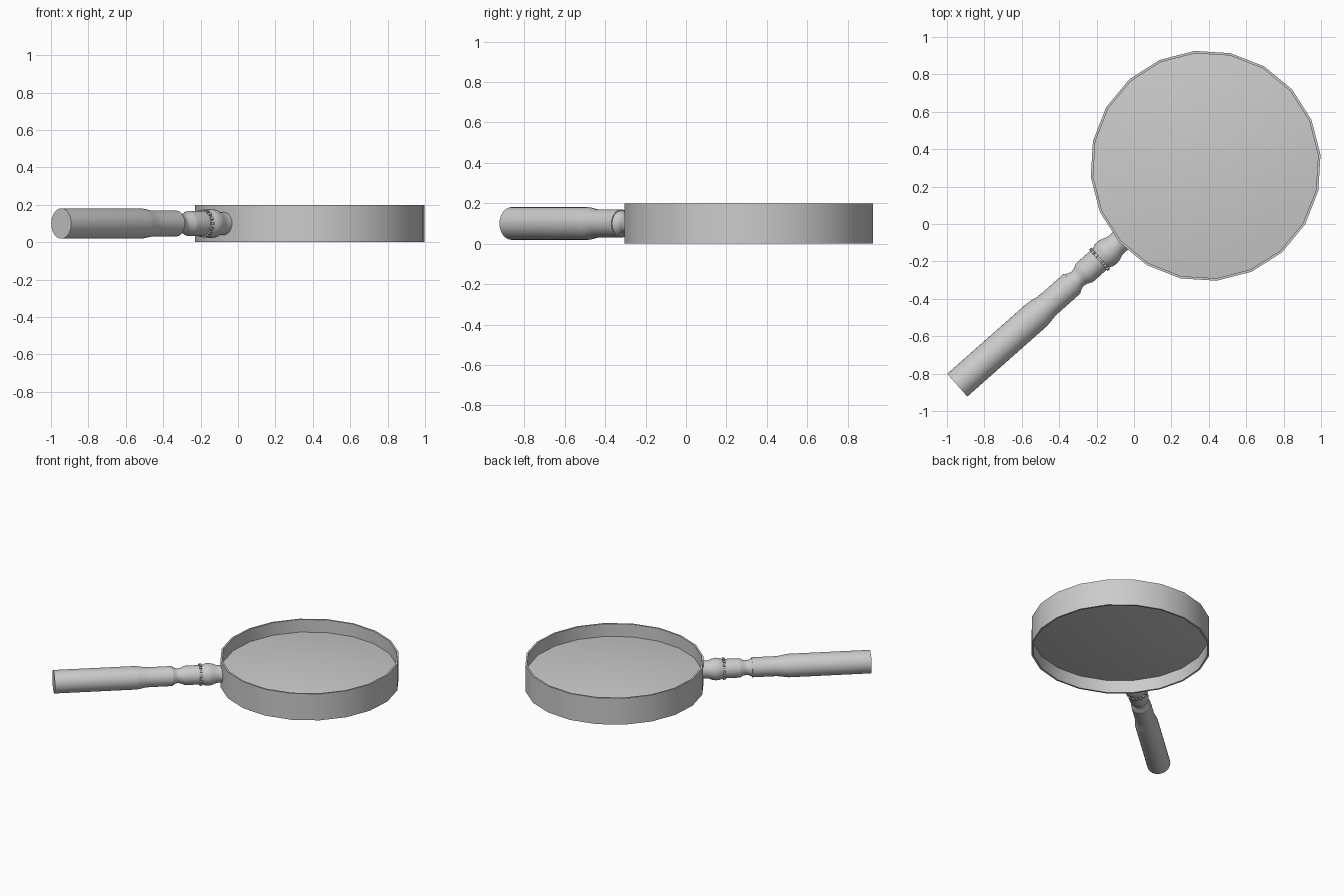
import bpy, bmesh, math
from math import radians, cos, sin
from mathutils import Matrix

if "Cube" in bpy.data.objects:
    bpy.data.objects.remove(bpy.data.objects["Cube"])

AXIS = radians(41.5)                 # direction from handle butt to lens
CENTRE = (0.383, 0.311, 0.1)


def add_object(name, mesh, matrix, angle=30):
    mesh.transform(matrix)
    mesh.update()
    ob = bpy.data.objects.new(name, mesh)
    bpy.context.collection.objects.link(ob)
    bpy.ops.object.select_all(action='DESELECT')
    ob.select_set(True)
    bpy.context.view_layer.objects.active = ob
    bpy.ops.object.shade_smooth_by_angle(angle=radians(angle))
    return ob


def lathe(name, profile, sides, matrix, closed=False, angle=30):
    """Revolve (radius, height) points about local z."""
    verts, rings = [], []
    for r, h in profile:
        n = 1 if r == 0 else sides
        rings.append([len(verts) + i for i in range(n)])
        verts += [(r * cos(math.tau * i / sides), r * sin(math.tau * i / sides), h)
                  for i in range(n)]
    faces = []
    pairs = list(zip(rings, rings[1:]))
    if closed:
        pairs.append((rings[-1], rings[0]))
    for a, b in pairs:
        for i in range(sides):
            j = (i + 1) % sides
            f = [a[i % len(a)], a[j % len(a)], b[j % len(b)], b[i % len(b)]]
            faces.append(list(dict.fromkeys(f)))
    mesh = bpy.data.meshes.new(name)
    mesh.from_pydata(verts, [], faces)
    return add_object(name, mesh, matrix, angle)


# 20-sided frame and lens, one corner pointing at the handle
lens_m = Matrix.Translation(CENTRE) @ Matrix.Rotation(AXIS, 4, 'Z')
lathe("lens_frame", [(0.604, -0.1), (0.617, -0.1), (0.617, 0.1), (0.604, 0.1)],
      20, lens_m, closed=True)

# biconvex lens with a thin edge
R, EDGE, DOME = 0.606, 0.004, 0.045
steps = [0, 0.2, 0.4, 0.6, 0.8, 1]
under = [(R * s, -EDGE - DOME * (1 - s * s)) for s in steps]
lathe("lens", under + [(r, -h) for r, h in reversed(under)], 20, lens_m)

# handle parts share a frame whose z axis runs from butt to lens
handle_m = (Matrix.Translation((-0.945, -0.862, 0.1)) @ Matrix.Rotation(AXIS, 4, 'Z')
            @ Matrix.Rotation(radians(90), 4, 'Y'))
lathe("handle_grip", [(0, 0), (0.081, 0), (0.081, 0.57), (0.078, 0.59), (0.071, 0.63),
                      (0.069, 0.66), (0.069, 0.822), (0, 0.822)], 32, handle_m, angle=40)
lathe("handle_neck", [(0, 0.82), (0.064, 0.822), (0.053, 0.845), (0.050, 0.86),
                      (0.054, 0.88), (0.066, 0.905), (0.067, 0.915), (0.067, 1.01),
                      (0, 1.01)], 32, handle_m, angle=40)
lathe("handle_ferrule", [(0, 1.005), (0.064, 1.005), (0.066, 1.025), (0.075, 1.045),
                         (0.078, 1.07), (0.074, 1.095), (0.064, 1.12), (0.061, 1.14),
                         (0.062, 1.165), (0, 1.165)], 32, handle_m, angle=40)

# ring of small studs between neck and ferrule
bm = bmesh.new()
for i in range(16):
    bmesh.ops.create_cube(bm, size=1, matrix=Matrix.Rotation(math.tau * i / 16, 4, 'Z')
                          @ Matrix.Translation((0.068, 0, 1.016))
                          @ Matrix.Diagonal((0.016, 0.016, 0.018, 1)))
studs = bpy.data.meshes.new("collar_studs")
bm.to_mesh(studs)
bm.free()
add_object("collar_studs", studs, handle_m)
